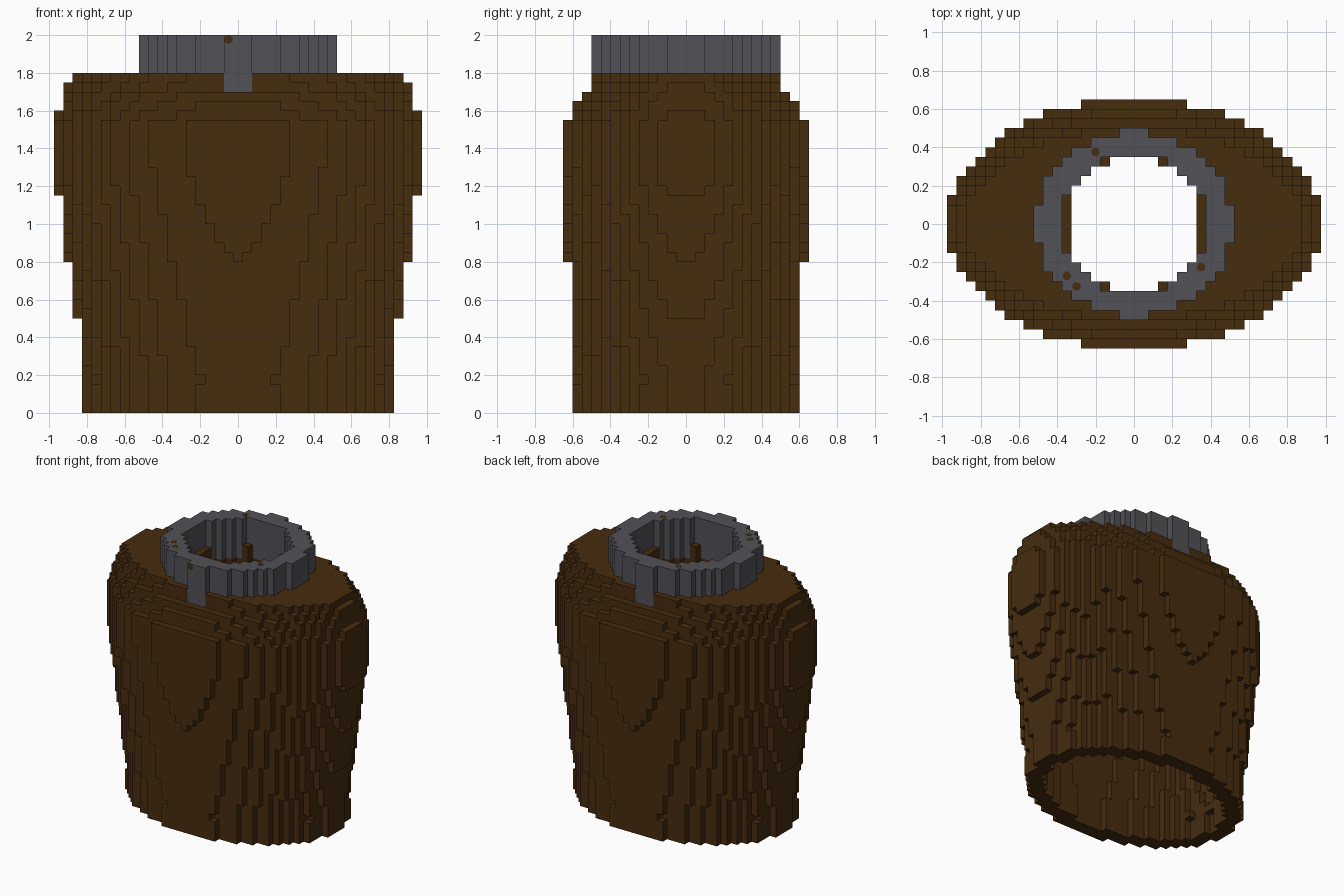
import bpy, bmesh, math
from mathutils import Matrix, Vector

if "Cube" in bpy.data.objects:
    bpy.data.objects.remove(bpy.data.objects["Cube"])

V = 0.05  # block size


def material(name, rgb):
    m = bpy.data.materials.new(name)
    m.diffuse_color = (*rgb, 1)
    m.use_nodes = True
    m.node_tree.nodes["Principled BSDF"].inputs["Base Color"].default_value = m.diffuse_color
    return m


BROWN = material("dark_brown", (0.061, 0.025, 0.0048))
GREY = material("slate_grey", (0.084, 0.082, 0.093))

# Half-width and half-depth of the torso by height
PROFILE = [(0.0, 0.814, 0.596), (0.15, 0.814, 0.596), (0.175, 0.807, 0.593),
           (0.825, 0.901, 0.6255), (1.125, 0.944, 0.641), (1.175, 0.958, 0.643),
           (1.225, 0.970, 0.6455), (1.275, 0.975, 0.648), (1.35, 0.976, 0.651),
           (1.525, 0.976, 0.651), (1.575, 0.958, 0.617), (1.625, 0.945, 0.596),
           (1.675, 0.930, 0.565), (1.725, 0.915, 0.522), (1.80, 0.868, 0.482)]


def radii(z):
    for (z0, a0, b0), (z1, a1, b1) in zip(PROFILE, PROFILE[1:]):
        if z <= z1:
            t = (z - z0) / (z1 - z0)
            return a0 + (a1 - a0) * t, b0 + (b1 - b0) * t
    return PROFILE[-1][1:]


def inside(x, y, rx, ry):
    return (x / rx) ** 2 + (y / ry) ** 2 <= 1


def centre(i, j, k):
    return i * V, (j + 0.5) * V, (k + 0.5) * V


def is_collar(x, y, z):
    return z > 1.7 and inside(x, y, 0.51, 0.48) and not inside(x, y, 0.385, 0.355)


def is_body(x, y, z):
    if z > 1.8:
        return False
    rx, ry = radii(z)
    if not inside(x, y, rx, ry):
        return False
    if z > 1.65:  # roof with a neck hole
        return not inside(x, y, 0.3499, 0.345)
    return not inside(x, y, rx - 0.11, ry - 0.11)  # hollow wall


# Sort every grid cell into collar or body
collar, body = set(), set()
for i in range(-20, 21):
    for j in range(-14, 14):
        for k in range(40):
            p = centre(i, j, k)
            if is_collar(*p):
                collar.add((i, j, k))
            elif is_body(*p):
                body.add((i, j, k))
solid = collar | body


def block_object(name, cells, mat):
    """Outer faces of a set of grid blocks, without hidden inner faces."""
    bm = bmesh.new()
    verts = {}
    for c in cells:
        mid = Vector(centre(*c))
        for axis in range(3):
            for s in (-1, 1):
                n = list(c)
                n[axis] += s
                if tuple(n) in solid:
                    continue
                u, w = (axis + 1) % 3, (axis + 2) % 3
                ring = []
                for a, b in ((-1, -1), (1, -1), (1, 1), (-1, 1)):
                    q = mid.copy()
                    q[axis] += s * V / 2
                    q[u] += a * V / 2
                    q[w] += b * V / 2
                    key = tuple(round(e / V * 2) for e in q)
                    if key not in verts:
                        verts[key] = bm.verts.new(q)
                    ring.append(verts[key])
                bm.faces.new(ring if s > 0 else ring[::-1])
    finish(name, bm, mat)


def finish(name, bm, mat):
    me = bpy.data.meshes.new(name)
    bm.to_mesh(me)
    bm.free()
    me.materials.append(mat)
    bpy.context.collection.objects.link(bpy.data.objects.new(name, me))


block_object("torso_shell", body, BROWN)
block_object("neck_collar", collar, GREY)

# Small brown specks on the collar
bm = bmesh.new()
turn = Matrix.Rotation(math.pi / 8, 4, 'Z')
spots = [Matrix.Translation((x, y, 1.999)) for x, y in
         ((-0.2, 0.375), (-0.35, -0.27), (-0.3, -0.325), (0.35, -0.225))]
spots.append(Matrix.Translation((-0.05, -0.499, 1.976)) @ Matrix.Rotation(math.pi / 2, 4, 'X'))
for m in spots:
    bmesh.ops.create_cone(bm, cap_ends=True, segments=8, radius1=0.023,
                          radius2=0.023, depth=0.004, matrix=m @ turn)
finish("collar_specks", bm, BROWN)
